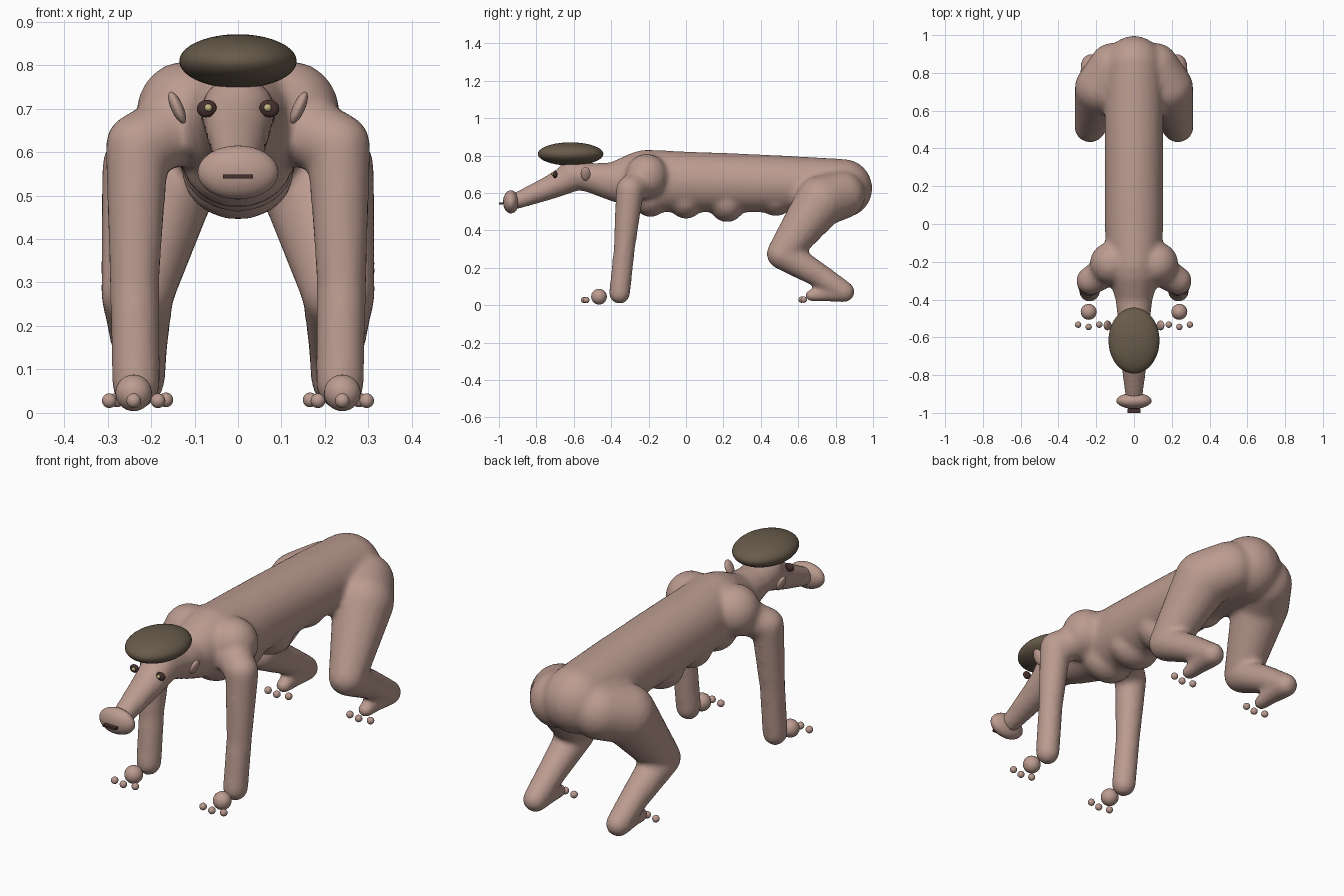
import bpy, bmesh
from mathutils import Matrix, Vector

if "Cube" in bpy.data.objects:
    bpy.data.objects.remove(bpy.data.objects["Cube"])


def material(name, rgb):
    m = bpy.data.materials.new(name)
    m.diffuse_color = (*rgb, 1)
    m.use_nodes = True
    m.node_tree.nodes["Principled BSDF"].inputs["Base Color"].default_value = m.diffuse_color
    return m


SKIN = material("skin", (0.50, 0.33, 0.28))
HAT = material("hat_brown", (0.14, 0.105, 0.07))
DARK = material("dark", (0.06, 0.03, 0.028))
YELLOW = material("eye_yellow", (0.55, 0.47, 0.22))


def add_object(name, me, mat, smooth=True):
    me.materials.append(mat)
    for p in me.polygons:
        p.use_smooth = smooth
    ob = bpy.data.objects.new(name, me)
    bpy.context.collection.objects.link(ob)
    return ob


def finish(name, bm, mat, smooth=True):
    me = bpy.data.meshes.new(name)
    bm.to_mesh(me)
    bm.free()
    return add_object(name, me, mat, smooth)


def ellipsoid(name, c, r, mat, tilt=0, seg=32):
    bm = bmesh.new()
    m = Matrix.Translation(c) @ Matrix.Rotation(tilt, 4, 'Y') @ Matrix.Diagonal((*r, 1))
    bmesh.ops.create_uvsphere(bm, u_segments=seg, v_segments=seg // 2, radius=1, matrix=m)
    return finish(name, bm, mat)


# unit sphere points used for every body lump
ball = bmesh.new()
bmesh.ops.create_uvsphere(ball, u_segments=24, v_segments=12, radius=1)
UNIT = [v.co.copy() for v in ball.verts]
ball.free()
VERTS, FACES = [], []


def hull(*lumps):
    """Convex skin round some ellipsoids, each given as (centre, radii)."""
    bm = bmesh.new()
    for c, r in lumps:
        for u in UNIT:
            bm.verts.new((c[0] + u.x * r[0], c[1] + u.y * r[1], c[2] + u.z * r[2]))
    bmesh.ops.convex_hull(bm, input=bm.verts[:])
    loose = [v for v in bm.verts if not v.link_faces]
    bmesh.ops.delete(bm, geom=loose, context='VERTS')
    bmesh.ops.recalc_face_normals(bm, faces=bm.faces[:])
    bm.verts.index_update()
    base = len(VERTS)
    VERTS.extend(v.co.copy() for v in bm.verts)
    FACES.extend([base + v.index for v in f.verts] for f in bm.faces)
    bm.free()


def limb(pts):
    """Tapered round segments; each point is x, y, z, rx, rz."""
    lumps = [(p[:3], (p[3], (p[3] + p[4]) / 2, p[4])) for p in pts]
    for a, b in zip(lumps, lumps[1:]):
        hull(a, b)


# fused body: torso, belly folds, neck, head, limbs
limb([(0, -.21, .665, .145, .167), (0, 0, .66, .156, .162), (0, .25, .655, .156, .158),
      (0, .55, .647, .156, .152), (0, .84, .625, .157, .157)])
for y, low in ((-.19, .472), (0, .462), (.22, .444), (.48, .476)):
    hull(((0, y, low + .11), (.13, .1, .11)))
limb([(0, -.24, .67, .14, .155), (0, -.38, .66, .10, .105), (0, -.50, .68, .087, .08),
      (0, -.61, .70, .085, .075)])
limb([(0, -.60, .69, .086, .08), (0, -.72, .632, .070, .064), (0, -.90, .56, .048, .045)])
for s in (-1, 1):
    hull(((s * .12, -.21, .69), (.115, .115, .12)))
    limb([(s * .15, -.25, .65, .085, .085), (s * .228, -.30, .615, .076, .076)])
    limb([(s * .232, -.30, .615, .074, .076), (s * .238, -.33, .30, .057, .057),
          (s * .235, -.355, .065, .056, .058)])
    limb([(s * .11, .83, .59, .13, .13), (s * .177, .72, .555, .137, .137),
          (s * .232, .515, .275, .084, .084), (s * .226, .72, .155, .065, .065),
          (s * .225, .845, .072, .057, .057), (s * .222, .74, .062, .042, .042),
          (s * .222, .67, .052, .036, .032)])
me = bpy.data.meshes.new("body")
me.from_pydata(VERTS, [], FACES)
body = add_object("body", me, SKIN)
rm = body.modifiers.new("fuse", 'REMESH')
rm.mode = 'VOXEL'
rm.voxel_size = 0.014
rm.use_smooth_shade = True
sm = body.modifiers.new("soften", 'SMOOTH')
sm.factor, sm.iterations = 0.5, 7

# face and headwear
ellipsoid("snout_disc", (0, -.936, .553), (.093, .042, .062), SKIN)
ellipsoid("hat", (0, -.617, .809), (.135, .175, .062), HAT, seg=40)
bm = bmesh.new()
bmesh.ops.create_cube(bm, size=1, matrix=Matrix.Translation((0, -.989, .544))
                      @ Matrix.Diagonal((.07, .022, .009, 1)))
finish("mouth", bm, DARK, smooth=False)

# paired details
for s, side in ((-1, "right"), (1, "left")):
    ellipsoid(f"eye_socket_{side}", (s * .072, -.70, .70), (.023, .012, .02), DARK, s * .2)
    ellipsoid(f"eye_{side}", (s * .068, -.712, .702), (.009, .009, .009), YELLOW, seg=16)
    ellipsoid(f"ear_{side}", (s * .14, -.537, .702), (.014, .026, .04), SKIN, s * .42)
    ellipsoid(f"front_paw_{side}", (s * .24, -.465, .046), (.042, .042, .042), SKIN)
    for i, dx in enumerate((-.056, 0, .056)):
        dy = -.012 if i == 1 else 0
        ellipsoid(f"front_toe_{side}_{i}", (s * (.24 + dx), -.533 + dy, .028),
                  (.017, .017, .017), SKIN, seg=16)
        ellipsoid(f"rear_toe_{side}_{i}", (s * (.222 + dx), .63 + dy, .03),
                  (.017, .017, .017), SKIN, seg=16)
